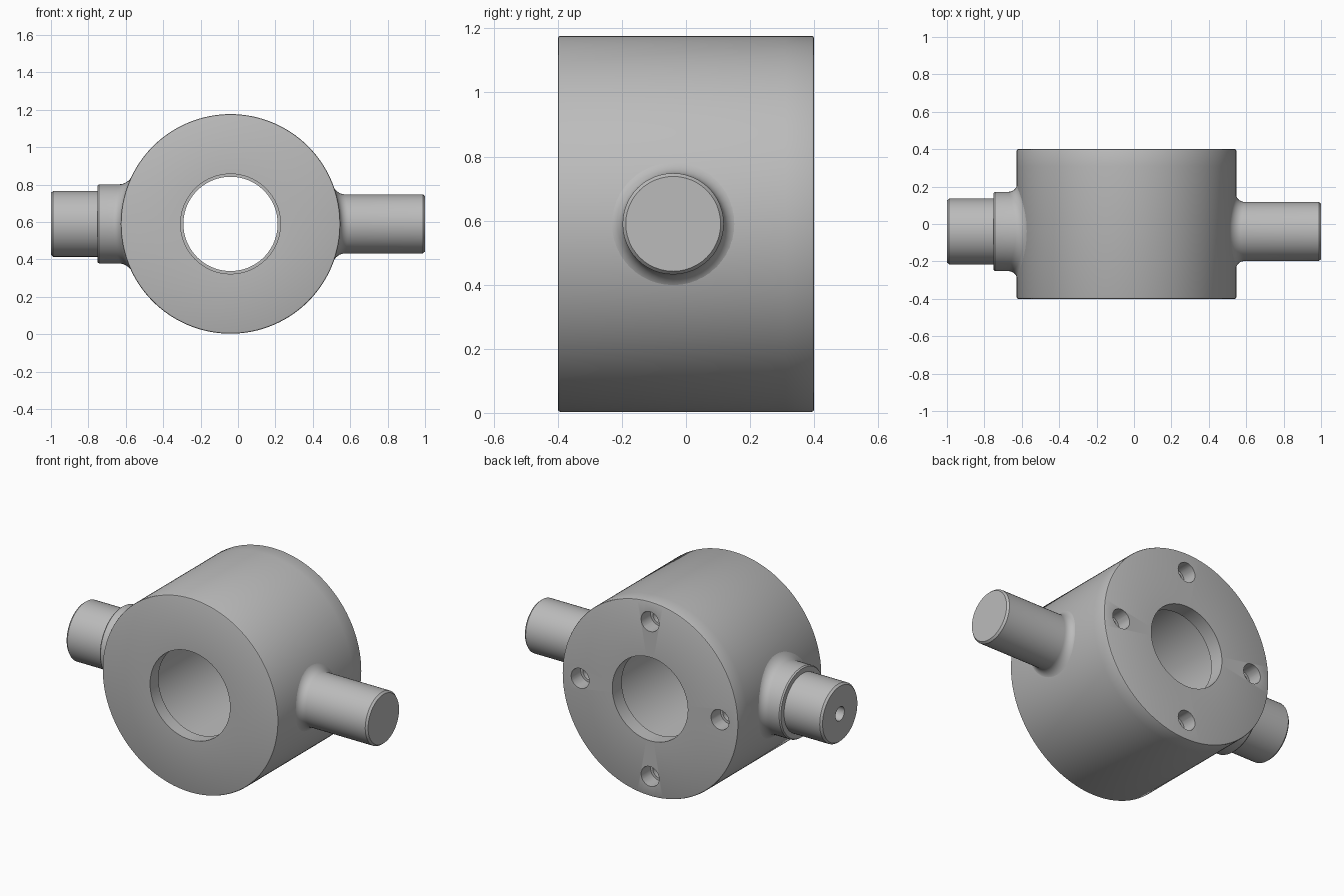
import bpy, bmesh
from math import sin, cos, pi, sqrt, radians
from mathutils import Vector

CX, CZ, R = -0.04, 0.59, 0.587      # barrel axis and radius
PIN_Y = -0.04                       # pins sit slightly forward
SEAM = 0.31                         # joint between housing and cover

if "Cube" in bpy.data.objects:
    bpy.data.objects.remove(bpy.data.objects["Cube"])

steel = bpy.data.materials.new("grey steel")
steel.use_nodes = True
GREY = (0.5, 0.5, 0.5, 1)
steel.diffuse_color = GREY
steel.node_tree.nodes["Principled BSDF"].inputs["Base Color"].default_value = GREY


def loft(name, rings, closed=False, cap_start=False):
    """Skin a list of equal rings; the last ring is capped unless closed."""
    bm = bmesh.new()
    rows = [[bm.verts.new(p) for p in ring] for ring in rings]
    n = len(rows[0])
    for i in range(len(rows) if closed else len(rows) - 1):
        a, b = rows[i], rows[(i + 1) % len(rows)]
        for j in range(n):
            k = (j + 1) % n
            bm.faces.new((a[j], a[k], b[k], b[j]))
    if not closed:
        bm.faces.new(rows[-1])
        if cap_start:
            bm.faces.new(rows[0][::-1])
    bmesh.ops.recalc_face_normals(bm, faces=bm.faces)
    mesh = bpy.data.meshes.new(name)
    bm.to_mesh(mesh)
    bm.free()
    mesh.materials.append(steel)
    ob = bpy.data.objects.new(name, mesh)
    bpy.context.collection.objects.link(ob)
    return ob


def circle_y(r, y, n=128, x=CX, z=CZ):
    return [Vector((x + r * cos(2 * pi * j / n), y, z + r * sin(2 * pi * j / n)))
            for j in range(n)]


def circle_x(r, x, n=48):
    return [Vector((x, PIN_Y + r * cos(2 * pi * j / n), CZ + r * sin(2 * pi * j / n)))
            for j in range(n)]


def drill(target, cutters):
    """Subtract cutters from the target, then remove them."""
    for cutter in cutters:
        cutter.hide_render = True
        mod = target.modifiers.new("drill", "BOOLEAN")
        mod.operation, mod.solver, mod.object = "DIFFERENCE", "EXACT", cutter
    bpy.context.view_layer.update()
    graph = bpy.context.evaluated_depsgraph_get()
    mesh = bpy.data.meshes.new_from_object(target.evaluated_get(graph))
    target.modifiers.clear()
    target.data = mesh
    for cutter in cutters:
        bpy.data.objects.remove(cutter)


def bolt_cutters(r, y0, y1):
    spots = [(cos(k * pi / 2) * 0.467, sin(k * pi / 2) * 0.467) for k in range(4)]
    return [loft("bolt_cutter", [circle_y(r, y, 24, CX + dx, CZ + dz) for y in (y0, y1)],
                 cap_start=True) for dx, dz in spots]


def pin(name, side, r, fillet, steps):
    """Pin along x with a fillet following the barrel; steps are (radius, x) rings."""
    rings, n = [], 48
    for k in range(9):
        a = pi / 2 * k / 8
        rad = r + fillet * (1 - sin(a))
        ring = []
        for j in range(n):
            t = 2 * pi * j / n
            dz = rad * sin(t)
            dx = sqrt(R * R - dz * dz) + fillet * (1 - cos(a)) - 0.002 * cos(a)
            ring.append(Vector((CX + side * dx, PIN_Y + rad * cos(t), CZ + dz)))
        rings.append(ring)
    rings += [circle_x(rad, x) for rad, x in steps]
    return loft(name, rings)


# Housing: open cavity at the back, thin lip around the front bore
E = 0.008
profile = [(R, SEAM), (R, -0.4 + E), (R - 0.3 * E, -0.4 + 0.3 * E), (R - E, -0.4),
           (0.267, -0.4), (0.267, -0.32), (0.365, -0.32), (0.365, SEAM)]
housing = loft("housing", [circle_y(r, y) for r, y in profile], closed=True)
drill(housing, bolt_cutters(0.045, 0.1, 0.35))

# Back cover with four bolt holes
profile = [(R, SEAM), (R, 0.4 - E), (R - 0.3 * E, 0.4 - 0.3 * E), (R - E, 0.4),
           (0.252, 0.4), (0.252, SEAM)]
cover = loft("back_cover", [circle_y(r, y) for r, y in profile], closed=True)
drill(cover, bolt_cutters(0.06, 0.25, 0.45))

# Plain pin on the left, collared pin with an end hole on the right
left_pin = pin("left_pin", 1, 0.158, 0.045,
               [(0.158, 0.988), (0.148, 1.0)])
right_pin = pin("right_pin", -1, 0.212, 0.045,
                [(0.212, -0.742), (0.206, -0.75), (0.176, -0.75), (0.176, -0.988),
                 (0.166, -1.0), (0.042, -1.0), (0.042, -0.8)])

for ob in (housing, cover, left_pin, right_pin):
    bpy.ops.object.select_all(action="DESELECT")
    ob.select_set(True)
    bpy.context.view_layer.objects.active = ob
    bpy.ops.object.shade_smooth_by_angle(angle=radians(30))
